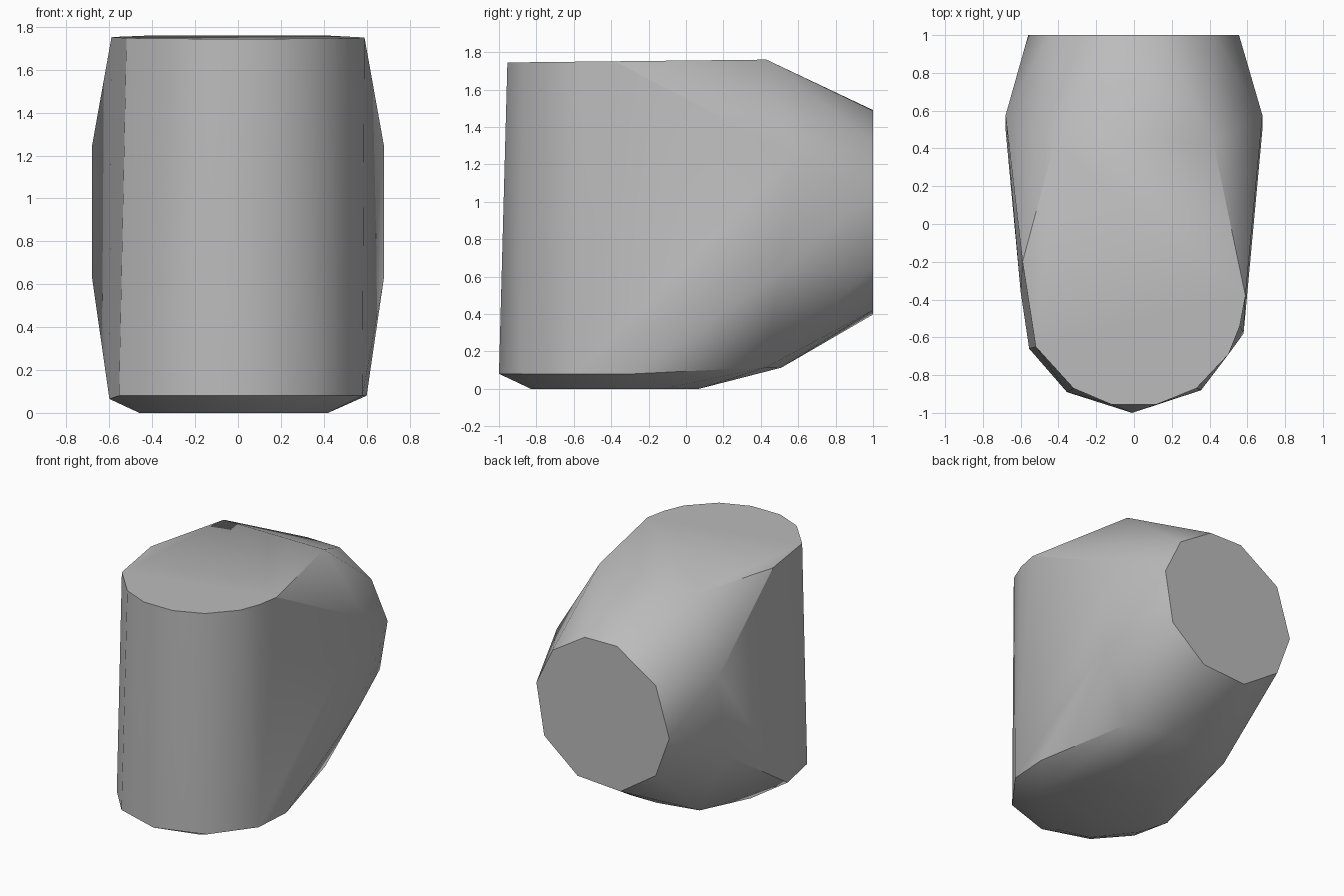
import bpy, bmesh, math

cube = bpy.data.objects.get("Cube")
if cube:
    bpy.data.objects.remove(cube, do_unlink=True)

# Flat grey for the whole body
grey = bpy.data.materials.new("plain grey")
grey.use_nodes = True
colour = (0.5, 0.5, 0.5, 1.0)
grey.diffuse_color = colour
grey.node_tree.nodes["Principled BSDF"].inputs["Base Color"].default_value = colour

# Top rim (x, y); it rises slightly toward the back
top_rim = [(-0.12, -0.955), (0.12, -0.955), (0.33, -0.87), (0.50, -0.69),
           (0.56, -0.54), (0.59, -0.38), (0.42, 0.43), (-0.42, 0.43),
           (-0.59, -0.20), (-0.52, -0.65), (-0.32, -0.87)]

# Lower rim above the bevelled base (x, y, z)
lower_rim = [(-0.01, -1.0, 0.08), (0.355, -0.88, 0.08), (0.58, -0.58, 0.08),
             (0.60, -0.28, 0.08), (0.43, 0.43, 0.115), (0.11, 0.51, 0.113),
             (-0.11, 0.51, 0.113), (-0.43, 0.45, 0.118), (-0.60, -0.36, 0.065),
             (-0.555, -0.66, 0.08), (-0.355, -0.89, 0.08)]

# Flat base (x, y)
base = [(0.0, -0.83), (0.22, -0.77), (0.42, -0.50), (0.42, -0.12), (0.20, 0.07),
        (-0.20, 0.07), (-0.46, -0.12), (-0.46, -0.50), (-0.25, -0.77)]

# Flat back end (x, z)
back_end = [(0.42, 1.316), (0.15, 1.487), (-0.12, 1.49), (-0.446, 1.28),
            (-0.56, 0.908), (-0.446, 0.596), (-0.15, 0.397), (0.21, 0.42),
            (0.49, 0.65), (0.556, 1.036)]

points = [(x, y, 1.755 + 0.011 * y) for x, y in top_rim]
points += lower_rim
points += [(x, y, 0.0) for x, y in base]
points += [(x, 1.0, z) for x, z in back_end]
# Widest corners of the flanks
for side in (-1, 1):
    points += [(side * 0.68, 0.575, 1.25), (side * 0.68, 0.50, 0.625)]

# Wrap all the outlines in one convex skin
bm = bmesh.new()
for p in points:
    bm.verts.new(p)
hull = bmesh.ops.convex_hull(bm, input=bm.verts[:])
loose = [v for v in bm.verts if not v.link_faces]
bmesh.ops.delete(bm, geom=loose, context='VERTS')
bmesh.ops.dissolve_limit(bm, angle_limit=math.radians(0.5),
                         verts=bm.verts[:], edges=bm.edges[:])
bmesh.ops.recalc_face_normals(bm, faces=bm.faces[:])

mesh = bpy.data.meshes.new("faceted_body")
bm.to_mesh(mesh)
bm.free()
mesh.materials.append(grey)
body = bpy.data.objects.new("faceted_body", mesh)
bpy.context.collection.objects.link(body)

# Soft shading across shallow facets, crisp outer edges
bpy.ops.object.select_all(action='DESELECT')
body.select_set(True)
bpy.context.view_layer.objects.active = body
bpy.ops.object.shade_smooth_by_angle(angle=math.radians(30))
